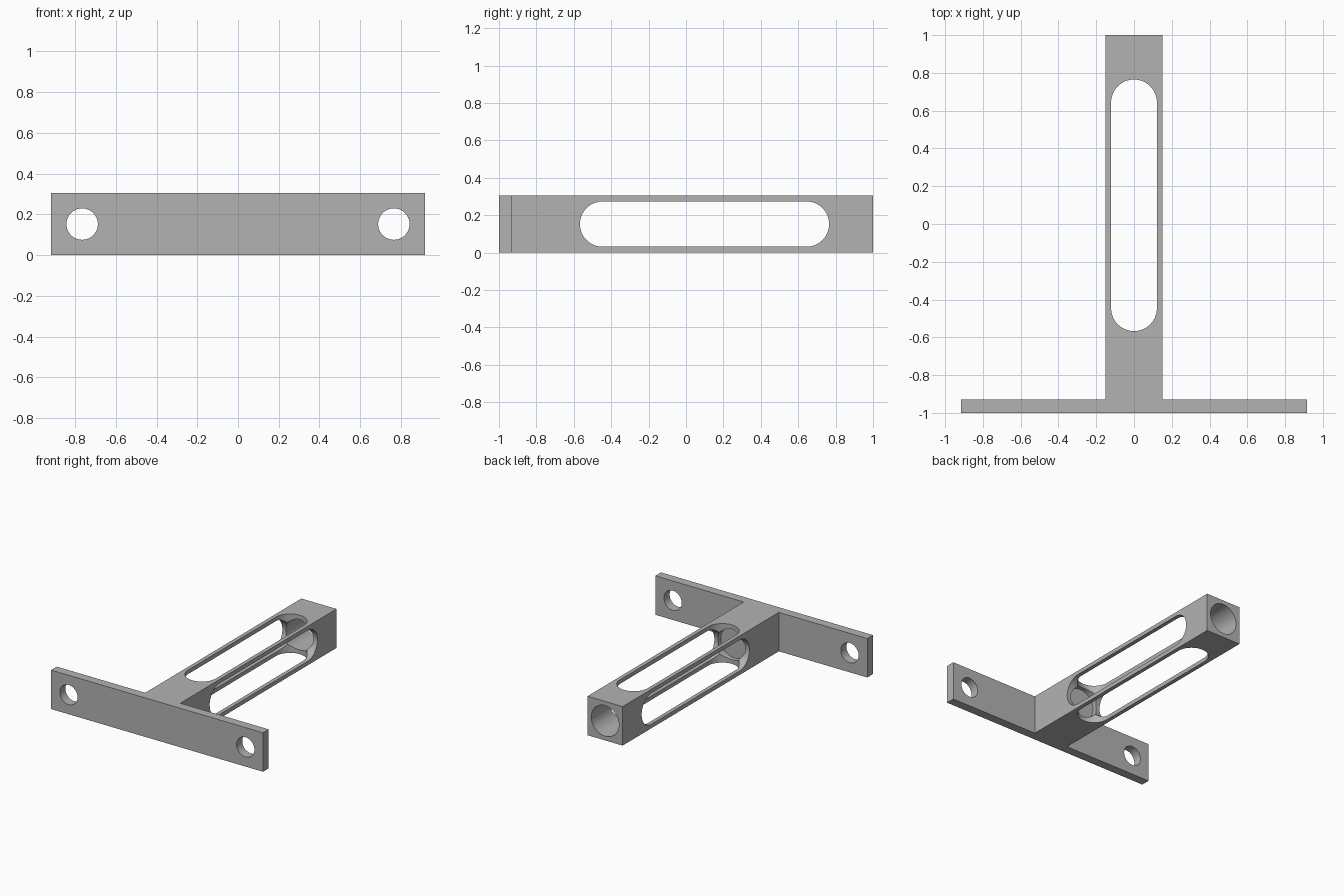
import bpy
import bmesh
from math import pi, cos, sin, radians
from mathutils import Matrix, Vector

cube = bpy.data.objects.get("Cube")
if cube:
    bpy.data.objects.remove(cube, do_unlink=True)

HEIGHT = 0.305
MID = HEIGHT / 2
HALF_BAR = 0.152
HALF_PLATE = 0.917
PLATE_BACK = -0.93
SLOT_R = 0.121
SLOT_FRONT, SLOT_REAR = -0.567, 0.765
BORE_R = 0.1195
BORE_END = -0.6
HOLE_X, HOLE_R = 0.765, 0.077

grey = bpy.data.materials.new("mid grey")
grey.use_nodes = True
colour = (0.45, 0.45, 0.45, 1)
grey.diffuse_color = colour
grey.node_tree.nodes["Principled BSDF"].inputs["Base Color"].default_value = colour


def prism(name, outline, low, high, matrix=Matrix()):
    """Extrude a flat outline from low to high along z, then place it."""
    bm = bmesh.new()
    face = bm.faces.new([bm.verts.new((x, y, low)) for x, y in outline])
    grown = bmesh.ops.extrude_face_region(bm, geom=[face])
    top = [v for v in grown["geom"] if isinstance(v, bmesh.types.BMVert)]
    bmesh.ops.translate(bm, vec=Vector((0, 0, high - low)), verts=top)
    bmesh.ops.transform(bm, matrix=matrix, verts=bm.verts)
    bmesh.ops.recalc_face_normals(bm, faces=bm.faces)
    mesh = bpy.data.meshes.new(name)
    bm.to_mesh(mesh)
    bm.free()
    mesh.materials.append(grey)
    obj = bpy.data.objects.new(name, mesh)
    bpy.context.collection.objects.link(obj)
    return obj


def arc(cx, cy, r, start, end, steps, closed=True):
    count = steps + 1 if closed else steps
    angles = [start + (end - start) * i / steps for i in range(count)]
    return [(cx + r * cos(a), cy + r * sin(a)) for a in angles]


def circle(r):
    return arc(0, 0, r, 0, 2 * pi, 64, closed=False)


# T-shaped body: mounting plate with a square bar behind it
half = [(HALF_PLATE, -1), (HALF_PLATE, PLATE_BACK), (HALF_BAR, PLATE_BACK), (HALF_BAR, 1)]
body = prism("mounting_bracket", half + [(-x, y) for x, y in reversed(half)], 0, HEIGHT)

# Round-ended slots through the bar, vertical and sideways
slot = (arc(0, SLOT_REAR - SLOT_R, SLOT_R, 0, pi, 32)
        + arc(0, SLOT_FRONT + SLOT_R, SLOT_R, pi, 2 * pi, 32))
raise_mid = Matrix.Translation((0, 0, MID))
cutters = [
    prism("vertical_slot_cutter", slot, -0.5, 0.5, raise_mid),
    prism("side_slot_cutter", slot, -0.5, 0.5, raise_mid @ Matrix.Rotation(pi / 2, 4, "Y")),
]

# Blind bore from the rear end, and the two screw holes
along_y = Matrix.Rotation(-pi / 2, 4, "X")
cutters.append(prism("bore_cutter", circle(BORE_R), BORE_END, 1.1, raise_mid @ along_y))
for side, label in ((1, "left"), (-1, "right")):
    place = Matrix.Translation((side * HOLE_X, 0, MID)) @ along_y
    cutters.append(prism(label + "_hole_cutter", circle(HOLE_R), -1.1, -0.8, place))

bpy.context.view_layer.objects.active = body
for cutter in cutters:
    cutter.hide_render = True
    mod = body.modifiers.new(cutter.name, "BOOLEAN")
    mod.operation = "DIFFERENCE"
    mod.solver = "EXACT"
    mod.object = cutter
    bpy.ops.object.modifier_apply(modifier=mod.name)
for cutter in cutters:
    bpy.data.objects.remove(cutter, do_unlink=True)

# Smooth curved walls, sharp edges
bpy.ops.object.select_all(action="DESELECT")
body.select_set(True)
bpy.ops.object.shade_smooth_by_angle(angle=radians(30))
